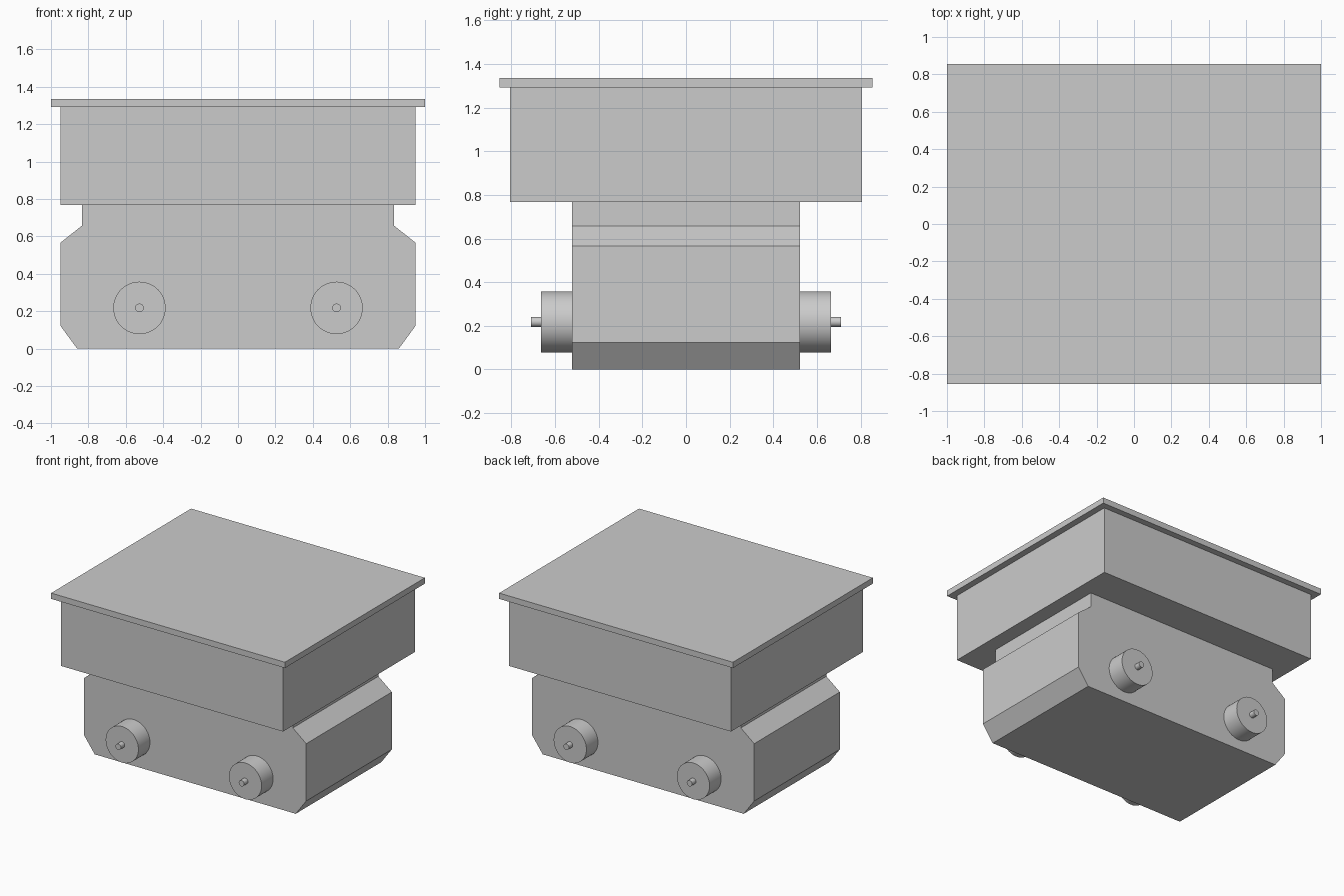
import bpy, bmesh, math

cube = bpy.data.objects.get("Cube")
if cube:
    bpy.data.objects.remove(cube, do_unlink=True)

grey = bpy.data.materials.new("light_grey")
grey.use_nodes = True
colour = (0.6, 0.6, 0.6, 1)
grey.diffuse_color = colour
grey.node_tree.nodes["Principled BSDF"].inputs["Base Color"].default_value = colour


def extrude_profile(name, right_half, half_depth):
    """Mirror a half outline in XZ and extrude it along Y."""
    outline = right_half + [(-x, z) for x, z in reversed(right_half)]
    bm = bmesh.new()
    face = bm.faces.new([bm.verts.new((x, -half_depth, z)) for x, z in outline])
    result = bmesh.ops.extrude_face_region(bm, geom=[face])
    new_verts = [g for g in result["geom"] if isinstance(g, bmesh.types.BMVert)]
    bmesh.ops.translate(bm, verts=new_verts, vec=(0, 2 * half_depth, 0))
    bmesh.ops.recalc_face_normals(bm, faces=bm.faces)
    mesh = bpy.data.meshes.new(name)
    bm.to_mesh(mesh)
    bm.free()
    obj = bpy.data.objects.new(name, mesh)
    bpy.context.collection.objects.link(obj)
    mesh.materials.append(grey)


def box(name, half_width, half_depth, bottom, top):
    extrude_profile(name, [(half_width, bottom), (half_width, top)], half_depth)


def cylinder(name, radius, x, z, y_start, y_end, sides):
    bpy.ops.mesh.primitive_cylinder_add(
        vertices=sides, radius=radius, depth=abs(y_end - y_start),
        location=(x, (y_start + y_end) / 2, z), rotation=(math.pi / 2, 0, 0))
    obj = bpy.context.object
    obj.name = name
    obj.data.materials.append(grey)
    bpy.ops.object.shade_smooth_by_angle(angle=math.radians(35))


# Lower body with chamfered ends and a narrower neck
extrude_profile("lower_body", [(0.86, 0), (0.95, 0.123), (0.95, 0.566),
                               (0.835, 0.657), (0.835, 0.768)], 0.523)

# Upper box and overhanging lid
box("upper_box", 0.95, 0.807, 0.768, 1.291)
box("lid", 1.0, 0.855, 1.291, 1.336)

# Round bosses with small pins on the front and back
for side, s in (("front", -1), ("back", 1)):
    for hand, x in (("right", -0.527), ("left", 0.527)):
        cylinder(f"{side}_{hand}_boss", 0.14, x, 0.218, s * 0.523, s * 0.664, 48)
        cylinder(f"{side}_{hand}_pin", 0.023, x, 0.218, s * 0.664, s * 0.711, 24)
